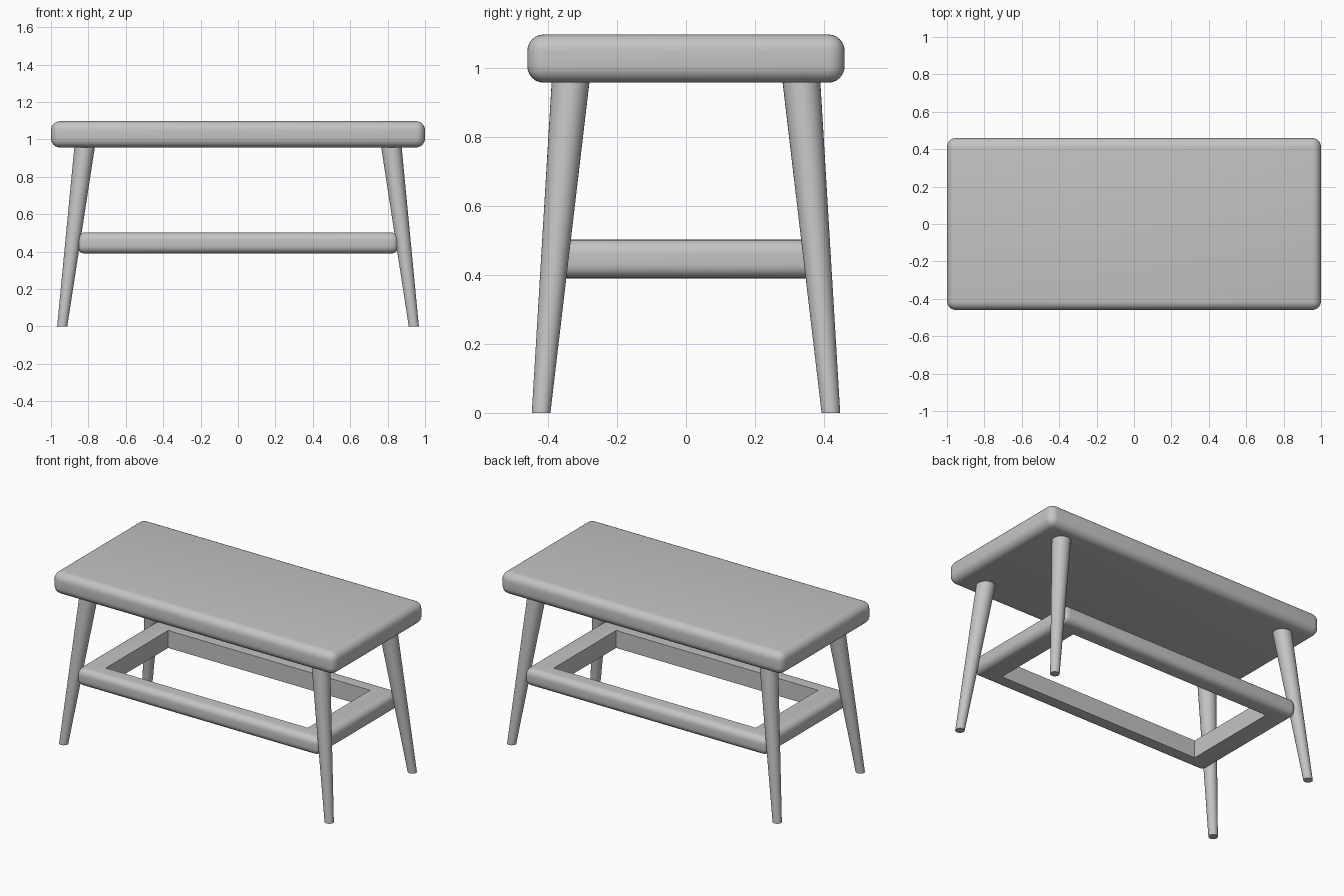
import bpy
import bmesh
from mathutils import Matrix, Vector

cube = bpy.data.objects.get("Cube")
if cube:
    bpy.data.objects.remove(cube, do_unlink=True)

grey = bpy.data.materials.new("plain grey")
grey.use_nodes = True
colour = (0.55, 0.55, 0.55, 1)
grey.diffuse_color = colour
grey.node_tree.nodes["Principled BSDF"].inputs["Base Color"].default_value = colour


def add_object(name, bm):
    mesh = bpy.data.meshes.new(name)
    bm.to_mesh(mesh)
    bm.free()
    mesh.materials.append(grey)
    obj = bpy.data.objects.new(name, mesh)
    bpy.context.collection.objects.link(obj)
    return obj


def box(name, size, z):
    bm = bmesh.new()
    bmesh.ops.create_cube(bm, size=1)
    bmesh.ops.scale(bm, vec=size, verts=bm.verts)
    bmesh.ops.translate(bm, vec=(0, 0, z), verts=bm.verts)
    return add_object(name, bm)


def round_edges(obj, width):
    bevel = obj.modifiers.new("rounded edges", "BEVEL")
    bevel.width = width
    bevel.segments = 6


def select_only(obj):
    bpy.ops.object.select_all(action="DESELECT")
    obj.select_set(True)
    bpy.context.view_layer.objects.active = obj


def smooth(obj):
    select_only(obj)
    for mod in list(obj.modifiers):
        bpy.ops.object.modifier_apply(modifier=mod.name)
    bpy.ops.object.shade_smooth_by_angle(angle=0.6)


# Thick seat slab with soft edges
seat = box("seat", (2.0, 0.92, 0.14), 1.027)
round_edges(seat, 0.048)
smooth(seat)

# Stretcher ring: rounded outside, square-cut opening
stretcher = box("stretcher_frame", (1.72, 0.83, 0.112), 0.446)
round_edges(stretcher, 0.04)
opening = box("opening_cutter", (1.43, 0.63, 0.4), 0.446)
opening.hide_render = True
cut = stretcher.modifiers.new("opening", "BOOLEAN")
cut.operation = "DIFFERENCE"
cut.object = opening
smooth(stretcher)
bpy.data.objects.remove(opening, do_unlink=True)

# Splayed legs, thin at the floor and thicker under the seat
foot, top = Vector((0.94, 0.42, 0)), Vector((0.815, 0.331, 1.0))
for side, sx in (("left", 1), ("right", -1)):
    for end, sy in (("front", -1), ("back", 1)):
        bm = bmesh.new()
        bmesh.ops.create_cone(bm, cap_ends=True, segments=32, radius1=0.027,
                              radius2=0.056, depth=1,
                              matrix=Matrix.Translation((0, 0, 0.5)))
        for v in bm.verts:
            centre = foot.lerp(top, v.co.z)
            v.co.x += centre.x * sx
            v.co.y += centre.y * sy
        smooth(add_object(f"{end}_{side}_leg", bm))
